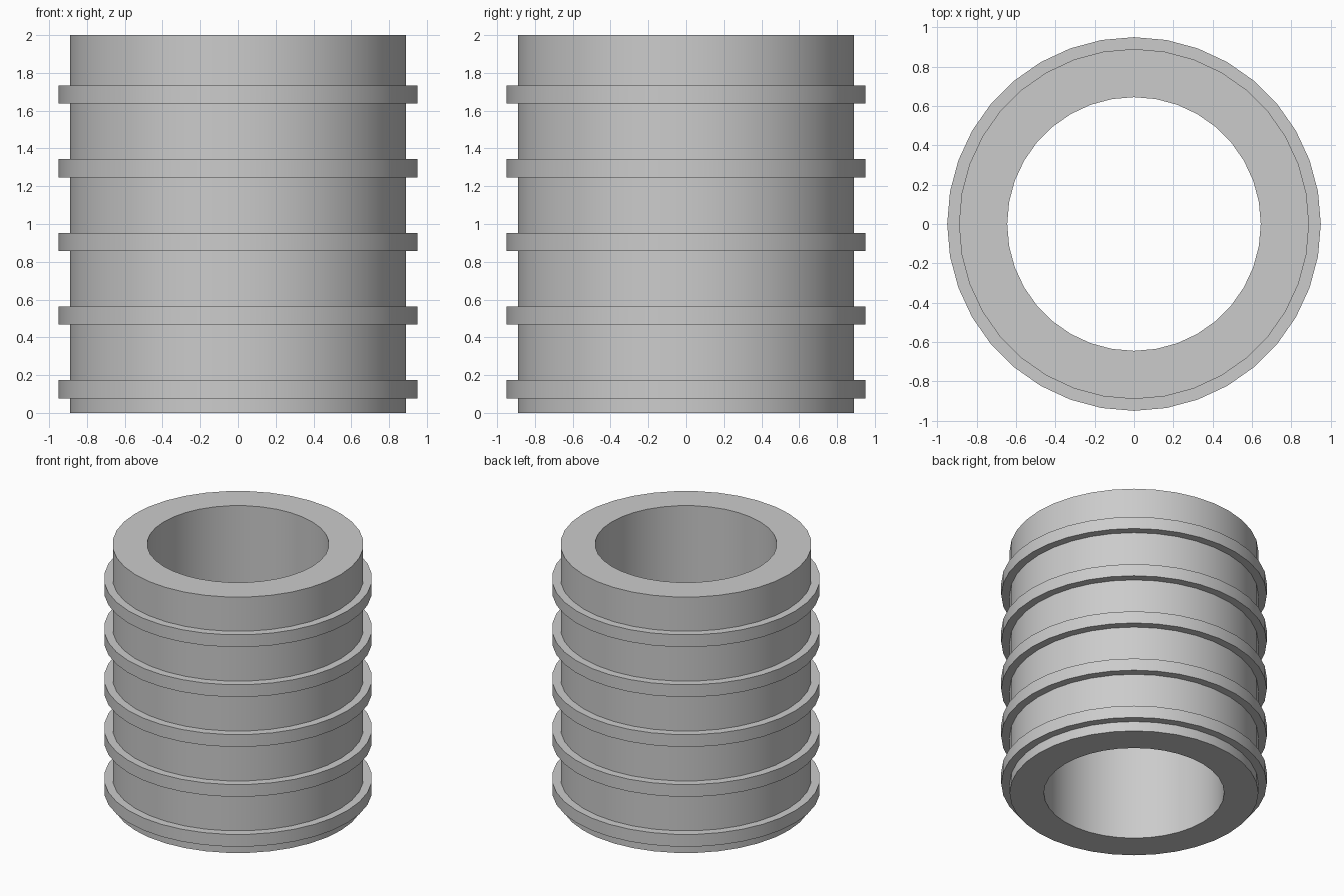
import bpy, bmesh, math

cube = bpy.data.objects.get("Cube")
if cube:
    bpy.data.objects.remove(cube, do_unlink=True)

SEGMENTS = 36
BODY_RADIUS, BORE_RADIUS, RIB_RADIUS = 0.89, 0.645, 0.95
HEIGHT = 2.0
RIB_COUNT, RIB_BASE, RIB_HEIGHT, RIB_SPACING = 5, 0.077, 0.096, 0.39

grey = bpy.data.materials.new("light_grey")
grey.use_nodes = True
colour = (0.6, 0.6, 0.6, 1.0)
grey.diffuse_color = colour
grey.node_tree.nodes["Principled BSDF"].inputs["Base Color"].default_value = colour


def lathe(name, profile):
    """Revolve an open (radius, z) profile around the z axis."""
    bm = bmesh.new()
    rings = []
    for radius, z in profile:
        ring = []
        for i in range(SEGMENTS):
            a = math.tau * i / SEGMENTS
            ring.append(bm.verts.new((radius * math.cos(a), radius * math.sin(a), z)))
        rings.append(ring)
    # The profile closes back on its first point
    for lower, upper in zip(rings, rings[1:] + rings[:1]):
        for i in range(SEGMENTS):
            j = (i + 1) % SEGMENTS
            bm.faces.new((lower[i], lower[j], upper[j], upper[i]))
    bmesh.ops.recalc_face_normals(bm, faces=bm.faces)
    mesh = bpy.data.meshes.new(name)
    bm.to_mesh(mesh)
    bm.free()
    mesh.materials.append(grey)
    obj = bpy.data.objects.new(name, mesh)
    bpy.context.collection.objects.link(obj)
    bpy.ops.object.select_all(action="DESELECT")
    obj.select_set(True)
    bpy.context.view_layer.objects.active = obj
    bpy.ops.object.shade_smooth_by_angle(angle=math.radians(30))
    return obj


# One ribbed sleeve: outer wall with stepped ribs, then the straight bore
profile = [(BORE_RADIUS, 0), (BODY_RADIUS, 0)]
for n in range(RIB_COUNT):
    z = RIB_BASE + n * RIB_SPACING
    top = z + RIB_HEIGHT
    profile += [(BODY_RADIUS, z), (RIB_RADIUS, z), (RIB_RADIUS, top), (BODY_RADIUS, top)]
profile += [(BODY_RADIUS, HEIGHT), (BORE_RADIUS, HEIGHT)]
lathe("ribbed_sleeve", profile)
